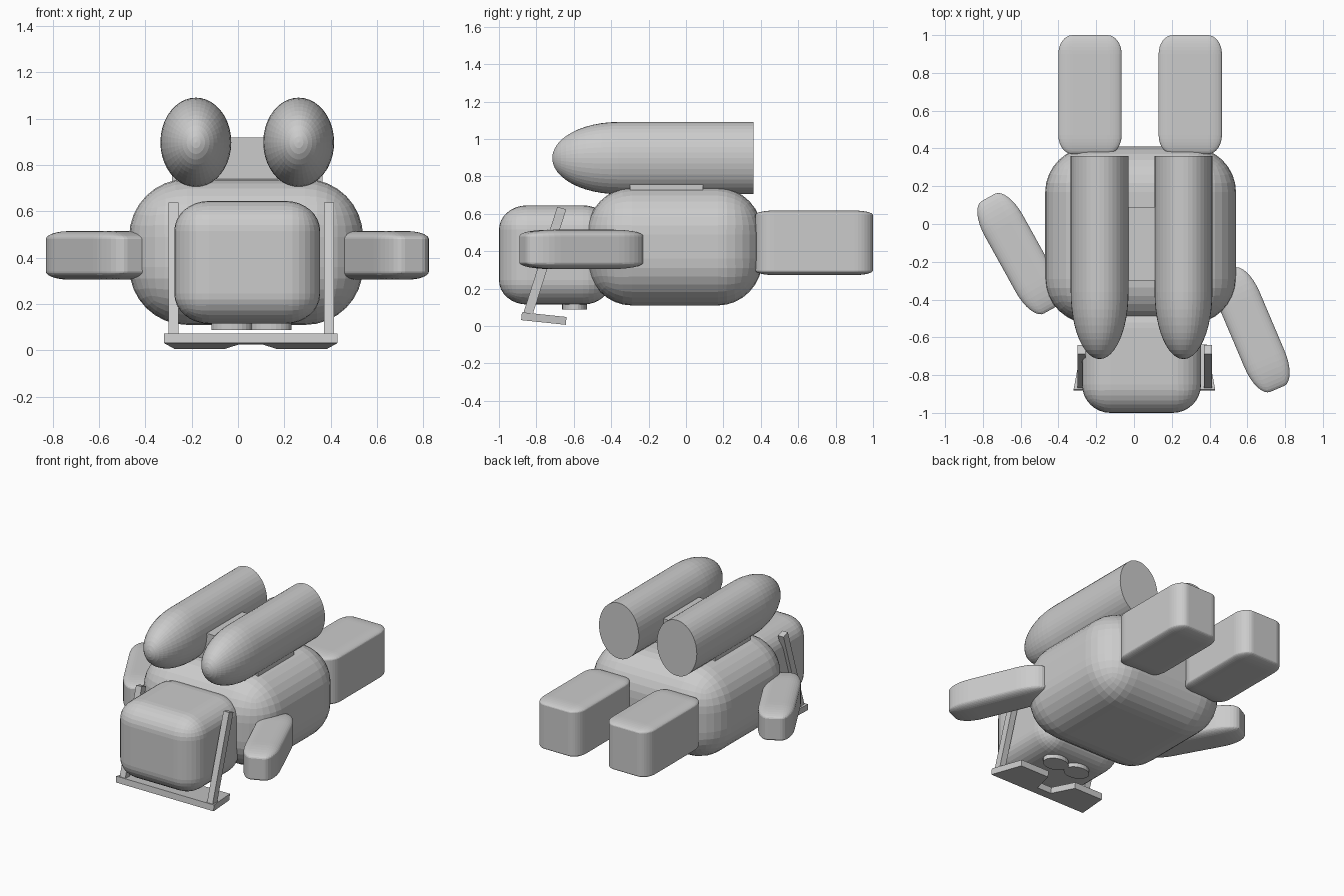
import bpy, bmesh, math
from mathutils import Matrix, Vector

if "Cube" in bpy.data.objects:
    bpy.data.objects.remove(bpy.data.objects["Cube"], do_unlink=True)

grey = bpy.data.materials.new("plain_grey")
grey.use_nodes = True
colour = (0.6, 0.6, 0.6, 1)
grey.diffuse_color = colour
grey.node_tree.nodes["Principled BSDF"].inputs["Base Color"].default_value = colour

MID = 0.04  # symmetry line of the body


def finish(name, bm, loc=(0, 0, 0), rot=(0, 0, 0)):
    bmesh.ops.recalc_face_normals(bm, faces=bm.faces[:])
    mesh = bpy.data.meshes.new(name)
    bm.to_mesh(mesh)
    bm.free()
    mesh.materials.append(grey)
    obj = bpy.data.objects.new(name, mesh)
    obj.location = loc
    obj.rotation_euler = [math.radians(a) for a in rot]
    bpy.context.collection.objects.link(obj)
    return obj


def box(name, dims, loc, rot=(0, 0, 0), radii=None, segments=8):
    """Box whose edges are rounded with a separate radius along each axis."""
    bm = bmesh.new()
    bmesh.ops.create_cube(bm, size=1)
    if radii:
        bmesh.ops.scale(bm, vec=[d / r for d, r in zip(dims, radii)], verts=bm.verts[:])
        bmesh.ops.bevel(bm, geom=bm.edges[:], offset=1, segments=segments,
                        profile=0.5, affect='EDGES', clamp_overlap=False)
        bmesh.ops.scale(bm, vec=radii, verts=bm.verts[:])
    else:
        bmesh.ops.scale(bm, vec=dims, verts=bm.verts[:])
    return finish(name, bm, loc, rot)


def tank(name, x):
    """Oval cylinder with a long rounded nose, lathed around the y axis."""
    nose, back, steps = -0.36, 0.36, 12
    path = [Vector((0, back, 0)), Vector((1, back, 0))]
    for i in range(steps + 1):
        a = math.pi / 2 * i / steps
        path.append(Vector((math.cos(a), nose - 0.355 * math.sin(a), 0)))
    bm = bmesh.new()
    verts = [bm.verts.new(p) for p in path]
    edges = [bm.edges.new(pair) for pair in zip(verts, verts[1:])]
    bmesh.ops.spin(bm, geom=verts + edges, cent=(0, 0, 0), axis=(0, 1, 0),
                   angle=math.tau, steps=40)
    bmesh.ops.remove_doubles(bm, verts=bm.verts[:], dist=0.0005)
    bmesh.ops.scale(bm, vec=(0.153, 1, 0.193), verts=bm.verts[:])
    return finish(name, bm, (x, 0, 0.898))


def plate(name, outline, thickness, loc, rot):
    bm = bmesh.new()
    face = bm.faces.new([bm.verts.new((x, y, -thickness / 2)) for x, y in outline])
    ext = bmesh.ops.extrude_face_region(bm, geom=[face])
    top = [g for g in ext["geom"] if isinstance(g, bmesh.types.BMVert)]
    bmesh.ops.translate(bm, vec=(0, 0, thickness), verts=top)
    return finish(name, bm, loc, rot)


# Torso and head
box("torso", (1.01, 0.94, 0.63), (0.035, -0.06, 0.425), radii=(0.25, 0.24, 0.25))
box("head", (0.63, 0.6, 0.53), (MID, -0.7, 0.38), radii=(0.15, 0.15, 0.13))

# Legs, tanks and the block that joins the tanks
for side, leg_x, tank_x in (("right", -0.233, -0.182), ("left", 0.298, 0.262)):
    box(side + "_leg", (0.335, 0.63, 0.345), (leg_x, 0.685, 0.445), radii=(0.075, 0.1, 0.025))
    tank(side + "_tank", tank_x)
box("tank_mount", (0.65, 0.39, 0.32), (MID, -0.105, 0.76))

# Arms, one reaching back and one forward
arm = (0.23, 0.68, 0.21)
arm_round = (0.075, 0.17, 0.035)
box("right_arm", arm, (-0.607, -0.157, 0.41), (0, 0, 29), arm_round)
box("left_arm", arm, (0.625, -0.56, 0.41), (0, 0, 23), arm_round)

# Visor frame: two slanted bars and a notched plate
for side, x in (("right", -0.278), ("left", 0.392)):
    box(side + "_visor_bar", (0.043, 0.05, 0.61), (x, -0.757, 0.34), (-17.7, 0, 0))
half = [(0.375, -0.12), (0.33, 0.12), (0.11, 0.12), (0.055, -0.05)]
outline = half + [(-x, y) for x, y in reversed(half)]
plate("visor_plate", outline, 0.042, (0.055, -0.76, 0.04), (-6, 0, 0))

# Two-lobed pad under the head
for side, x in (("right", -0.027), ("left", 0.142)):
    bm = bmesh.new()
    bmesh.ops.create_cone(bm, cap_ends=True, segments=24, radius1=1, radius2=1, depth=1)
    bmesh.ops.scale(bm, vec=(0.088, 0.067, 0.06), verts=bm.verts[:])
    finish(side + "_chin_pad", bm, (x, -0.595, 0.118))
